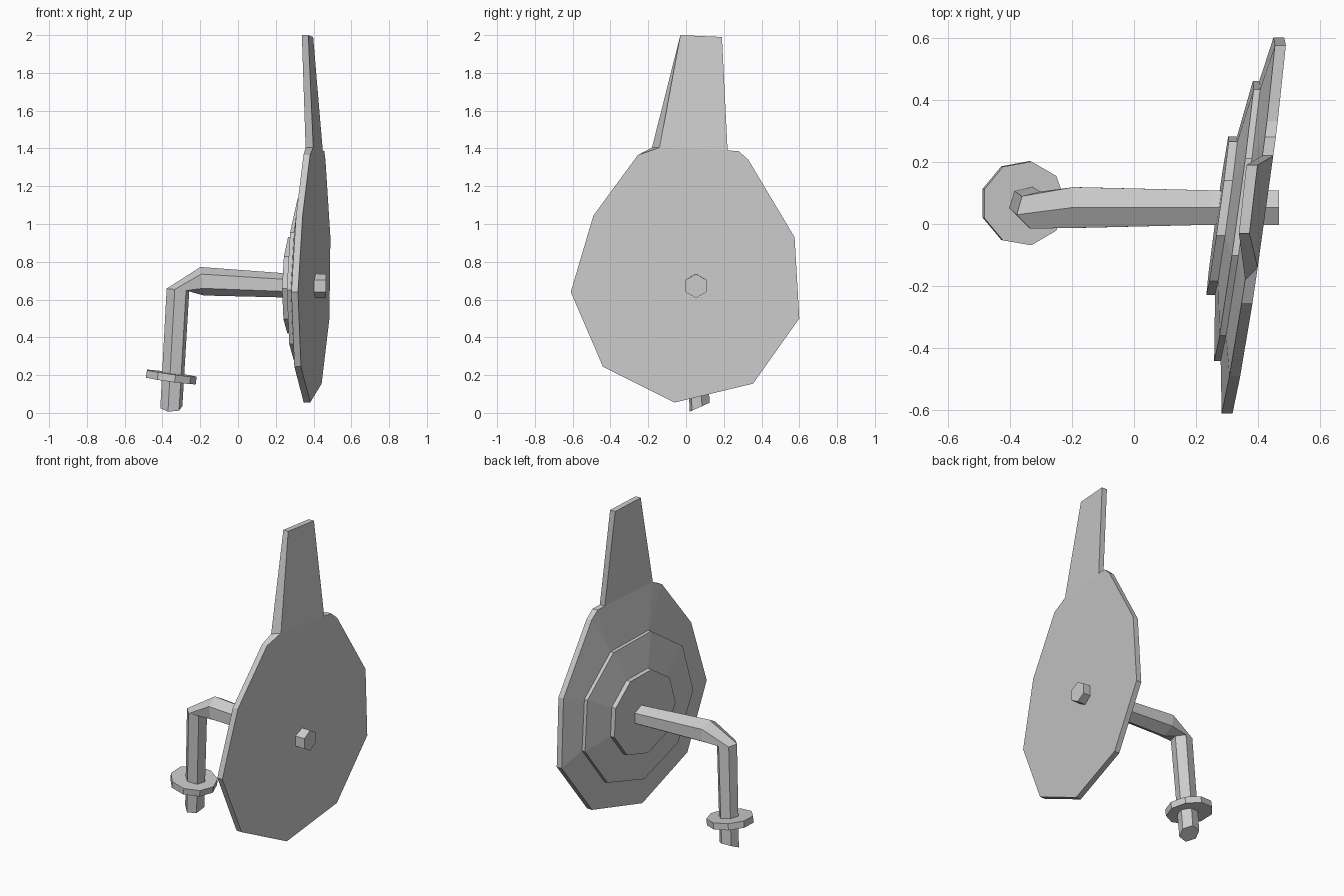
import bpy, bmesh
from math import radians, cos, sin
from mathutils import Vector

if "Cube" in bpy.data.objects:
    bpy.data.objects.remove(bpy.data.objects["Cube"])


def finish(bm, name):
    bmesh.ops.recalc_face_normals(bm, faces=bm.faces[:])
    me = bpy.data.meshes.new(name)
    bm.to_mesh(me)
    bm.free()
    ob = bpy.data.objects.new(name, me)
    bpy.context.collection.objects.link(ob)
    return ob


def bridge(bm, a, b):
    n = len(a)
    for i in range(n):
        j = (i + 1) % n
        bm.faces.new((a[i], a[j], b[j], b[i]))


def ring(bm, centre, normal, up, radius, sides, start=0):
    c, n = Vector(centre), Vector(normal).normalized()
    u = Vector(up)
    u = (u - n * u.dot(n)).normalized()
    v = n.cross(u)
    angs = [radians(start + 360 * i / sides) for i in range(sides)]
    return [bm.verts.new(c + radius * (cos(t) * u + sin(t) * v)) for t in angs]


# Tilted plate: flat outer face, stepped nine-sided dome behind, blade on top
def plate_point(bm, y, z, depth):
    return bm.verts.new((0.39 + 0.14 * y + 0.02 * z - depth, y, z))


# outline (y, z, matching dome corner)
outline = [(.60, .50, 0), (.575, .93, 1), (.33, 1.34, 2), (.28, 1.385, 2),
           (.22, 1.39, 2), (-.18, 1.405, 3), (-.255, 1.365, 3),
           (-.49, 1.045, 4), (-.61, .64, 5), (-.44, .245, 6),
           (-.06, .055, 7), (.355, .155, 8)]
ROOT = 4  # outline edge carrying the blade

bm = bmesh.new()
front = [plate_point(bm, -.14 if y == -.18 else y, z, 0) for y, z, k in outline]
back = [plate_point(bm, y, z, .035) for y, z, k in outline]
bm.faces.new(front)


def dome_ring(y, z, r, depth):
    return [plate_point(bm, y + r * cos(radians(40 * k - 15)),
                        z + r * sin(radians(40 * k - 15)), depth) for k in range(9)]


dome = [dome_ring(.017, .69, .46, .062), dome_ring(.017, .69, .46, .083),
        dome_ring(.03, .68, .26, .11), dome_ring(.03, .68, .26, .138)]
for i in range(len(outline)):
    j = (i + 1) % len(outline)
    a, b = outline[i][2], outline[j][2]
    if i != ROOT:
        bm.faces.new((front[i], front[j], back[j], back[i]))
    inner = [dome[0][b]] if a == b else [dome[0][b], dome[0][a]]
    bm.faces.new([back[i], back[j]] + inner)
for a, b in zip(dome, dome[1:]):
    bridge(bm, a, b)
bm.faces.new(dome[-1])

# blade, bent slightly back from the disc
root = [front[ROOT], front[ROOT + 1], back[ROOT + 1], back[ROOT]]
tip = [bm.verts.new(p) for p in ((.398, .19, 1.99), (.372, -.03, 2.0),
                                 (.338, -.03, 2.0), (.362, .19, 1.99))]
bridge(bm, root, tip)
bm.faces.new(tip)
finish(bm, "stepped_plate")

# Bent hexagonal rod
bm = bmesh.new()
rod = [((.467, .053, .672), (-1, 0, 0), (0, 0, 1), .064),
       ((.25, .053, .675), (-1, 0, 0), (0, 0, 1), .064),
       ((-.19, .053, .697), (-1, 0, -.12), (0, 0, 1), .076),
       ((-.318, .045, .652), (-.1, 0, -1), (-1, -.25, 0), .062),
       ((-.353, .072, .03), (0, .45, -1), (-1, -.25, 0), .06)]
loops = [ring(bm, *args, 6) for args in rod]
for a, b in zip(loops, loops[1:]):
    bridge(bm, a, b)
bm.faces.new(loops[0])
bm.faces.new(loops[-1])
finish(bm, "bent_rod")

# Collar near the foot of the rod
bm = bmesh.new()
axis = Vector((.14, -.04, 1)).normalized()
mid = Vector((-.357, .067, .19))
low, high = [ring(bm, mid + axis * d, axis, (1, 0, 0), .137, 9) for d in (-.02, .02)]
bridge(bm, low, high)
bm.faces.new(low)
bm.faces.new(high)
finish(bm, "collar")
